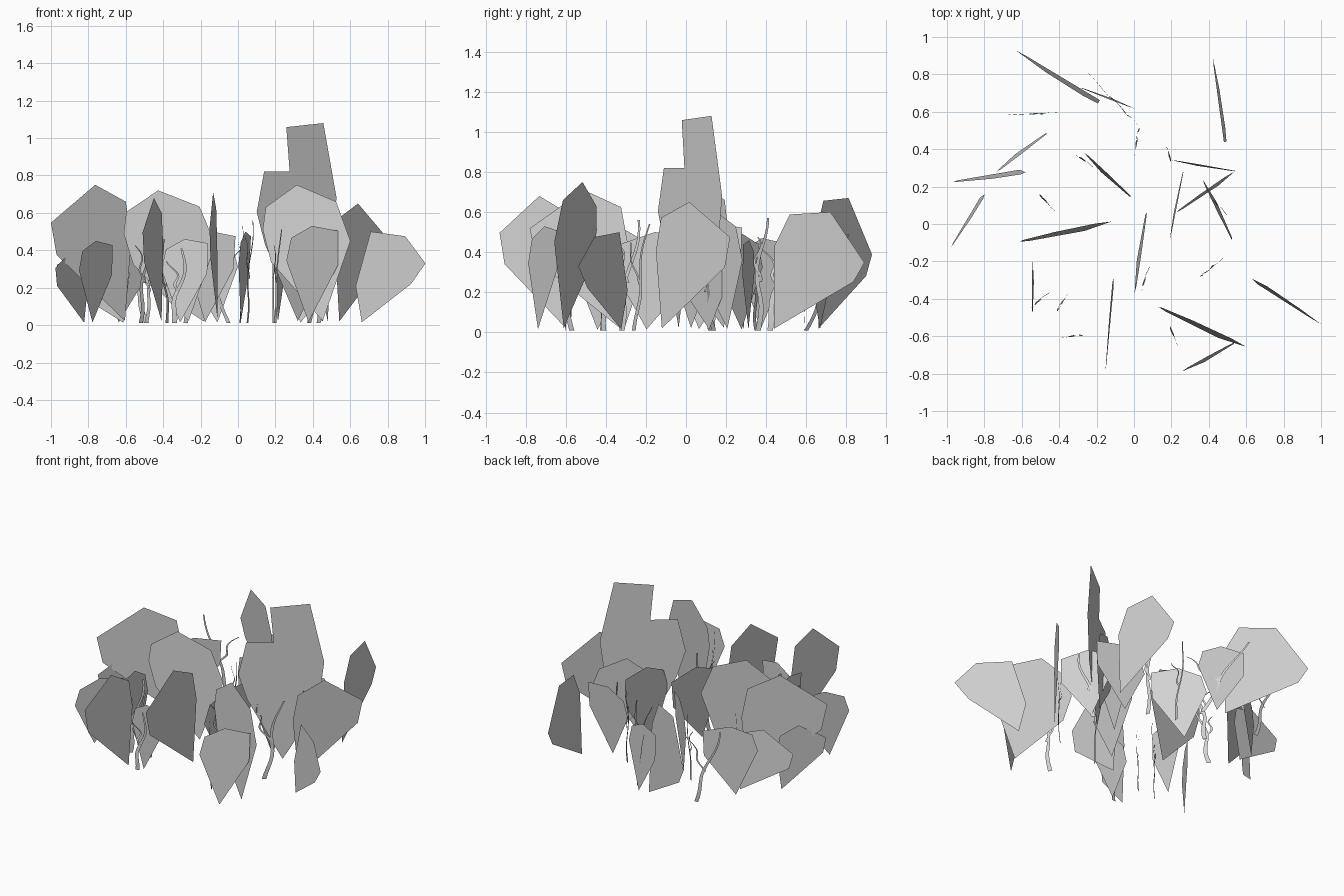
import bpy, math
from mathutils import Vector

cube = bpy.data.objects.get("Cube")
if cube:
    bpy.data.objects.remove(cube)

# One plain grey for the whole plant
grey = bpy.data.materials.new("plain grey")
grey.use_nodes = True
COLOUR = (0.65, 0.65, 0.65, 1)
grey.diffuse_color = COLOUR
grey.node_tree.nodes["Principled BSDF"].inputs["Base Color"].default_value = COLOUR

# Leaf outlines: fraction along the ground line, fraction of the height
SHAPES = {
    "outward": [(.0, .03), (.0, .72), (.17, .98), (.62, 1), (1, .58), (.88, .42)],
    "drooping": [(.1, .03), (.0, .42), (.2, 1), (.7, .95), (1, .66), (.8, .44)],
    "broad": [(.08, .03), (.0, .62), (.07, .88), (.45, 1), (1, .73), (.93, .5)],
    "shield": [(.7, .03), (.1, .45), (.0, .68), (.03, .84), (.38, 1), (.83, .88), (1, .6)],
    "teardrop": [(.4, .03), (.0, .65), (.1, .88), (.5, 1), (1, .95), (.98, .6)],
    "tall": [(.5, .02), (.1, .4), (.0, .56), (.09, .76), (.4, .76), (.36, .98),
             (.81, 1), (.97, .63), (.9, .35)],
}


def add_mesh(name, points, faces):
    mesh = bpy.data.meshes.new(name)
    mesh.from_pydata(points, [], faces)
    mesh.materials.append(grey)
    obj = bpy.data.objects.new(name, mesh)
    bpy.context.collection.objects.link(obj)


def leaf(name, start, end, height, shape, lean=0.0):
    """Flat upright leaf standing along the line from start to end."""
    a, b = Vector((*start, 0)), Vector((*end, 0))
    side = (b - a).cross(Vector((0, 0, 1))).normalized()
    points = [a.lerp(b, u) + side * lean * (v - .5) + Vector((0, 0, v * height))
              for u, v in SHAPES[shape]]
    add_mesh(name, points, [range(len(points))])


def ribbon(name, base, angle, height, drift, phase, z0=.01, width=.022):
    """Thin wavy flat stem in an upright plane."""
    along = Vector((math.cos(angle), math.sin(angle), 0))
    side = along.cross(Vector((0, 0, 1)))
    steps = 14
    points, faces = [], []
    for i in range(steps + 1):
        t = i / steps
        wave = drift * t + .022 * math.sin(7 * t + phase) * min(1, 3 * t)
        half = width * (.65 - .4 * t)
        centre = Vector((*base, z0 + t * height)) + along * wave
        centre += side * .004 * math.sin(9 * t)
        points += [centre - along * half, centre + along * half]
        if i:
            n = 2 * i
            faces.append((n - 2, n - 1, n + 1, n))
    add_mesh(name, points, faces)


def stem(name, base, degrees, height, drift, phase=0):
    """Main ribbon with a shorter side shoot."""
    angle = math.radians(degrees)
    ribbon(name, base, angle, height, drift, phase)
    shoot = Vector(base) + Vector((math.cos(angle), math.sin(angle))) * drift * .4
    ribbon(name + "_shoot", shoot, angle, height * .4, -drift * .8, phase + 1,
           height * .45, .014)


# Back leaves
leaf("back_left_leaf", (.49, .44), (.42, .89), .60, "outward", .02)
leaf("back_right_leaf", (-.19, .65), (-.63, .93), .67, "outward", -.03)
leaf("back_middle_leaf", (-.0, .62), (-.28, .73), .48, "teardrop", -.01)
leaf("back_inner_leaf", (-.27, .38), (-.02, .14), .50, "teardrop", -.02)

# Right side leaves
leaf("right_high_leaf", (-.57, .215), (-1, -.1), .75, "broad")
leaf("right_low_leaf", (-.58, .28), (-.97, .23), .44, "broad", -.03)
leaf("right_rear_leaf", (-.74, .28), (-.47, .49), .47, "teardrop", .02)
leaf("right_outer_leaf", (-.8, .16), (-.98, -.12), .42, "broad", -.02)
leaf("right_inner_leaf", (-.61, -.1), (-.12, .01), .72, "shield", -.03)
leaf("right_narrow_leaf", (-.54, -.2), (-.54, -.47), .53, "teardrop", .01)
leaf("right_front_leaf", (-.85, -.55), (-.67, -.28), .45, "teardrop")

# Front leaves
leaf("front_right_leaf", (-.4, -.57), (-.51, -.93), .68, "broad")
leaf("front_low_leaf", (-.41, -.56), (-.16, -.6), .46, "teardrop")
leaf("front_middle_leaf", (-.11, -.29), (-.15, -.78), .71, "broad", .01)
leaf("centre_leaf", (.0, -.37), (.06, .06), .50, "teardrop", .02)
leaf("front_large_leaf", (.13, -.45), (.6, -.66), .75, "shield", -.03)
leaf("front_small_leaf", (.26, -.79), (.54, -.64), .53, "teardrop", -.02)
leaf("front_left_leaf", (.63, -.29), (1, -.54), .50, "drooping", -.02)

# Left side cluster
leaf("tall_leaf", (.1, -.14), (.54, .19), 1.08, "tall")
leaf("left_outer_leaf", (.52, -.15), (.79, .22), .65, "broad")
leaf("left_cross_leaf", (.37, .24), (.53, -.08), .50, "teardrop", .02)
leaf("left_inner_leaf", (.23, .06), (.54, .28), .60, "shield", -.02)
leaf("left_narrow_leaf", (.19, -.08), (.26, .28), .55, "teardrop", .01)
leaf("left_rear_leaf", (.2, .34), (.54, .28), .46, "teardrop", -.01)

# Thin stems between the leaves
stem("rear_right_stem", (-.49, .59), 182, .52, .17, 2)
stem("right_stem", (-.49, .14), -45, .40, .07, 1)
stem("right_front_stem", (-.52, -.42), 40, .50, .07, 2)
stem("front_right_stem", (-.38, -.41), 60, .45, -.05)
stem("front_low_stem", (-.34, -.6), 5, .40, .05, 3)
stem("front_left_stem", (.2, -.57), -65, .50, .06, 1)
stem("centre_stem", (.05, -.32), 72, .55, .08, 2)
stem("left_stem", (.38, -.26), 40, .53, .11)
stem("left_inner_stem", (.43, .12), -45, .45, .08, 2)
stem("left_rear_stem", (.19, .36), 110, .56, .03, 1)
stem("back_stem", (.01, .42), 80, .52, .09, 3)
stem("back_right_stem", (-.05, .6), 134, .48, .27, 1)
stem("back_inner_stem", (-.28, .35), -35, .42, .06, 2)
